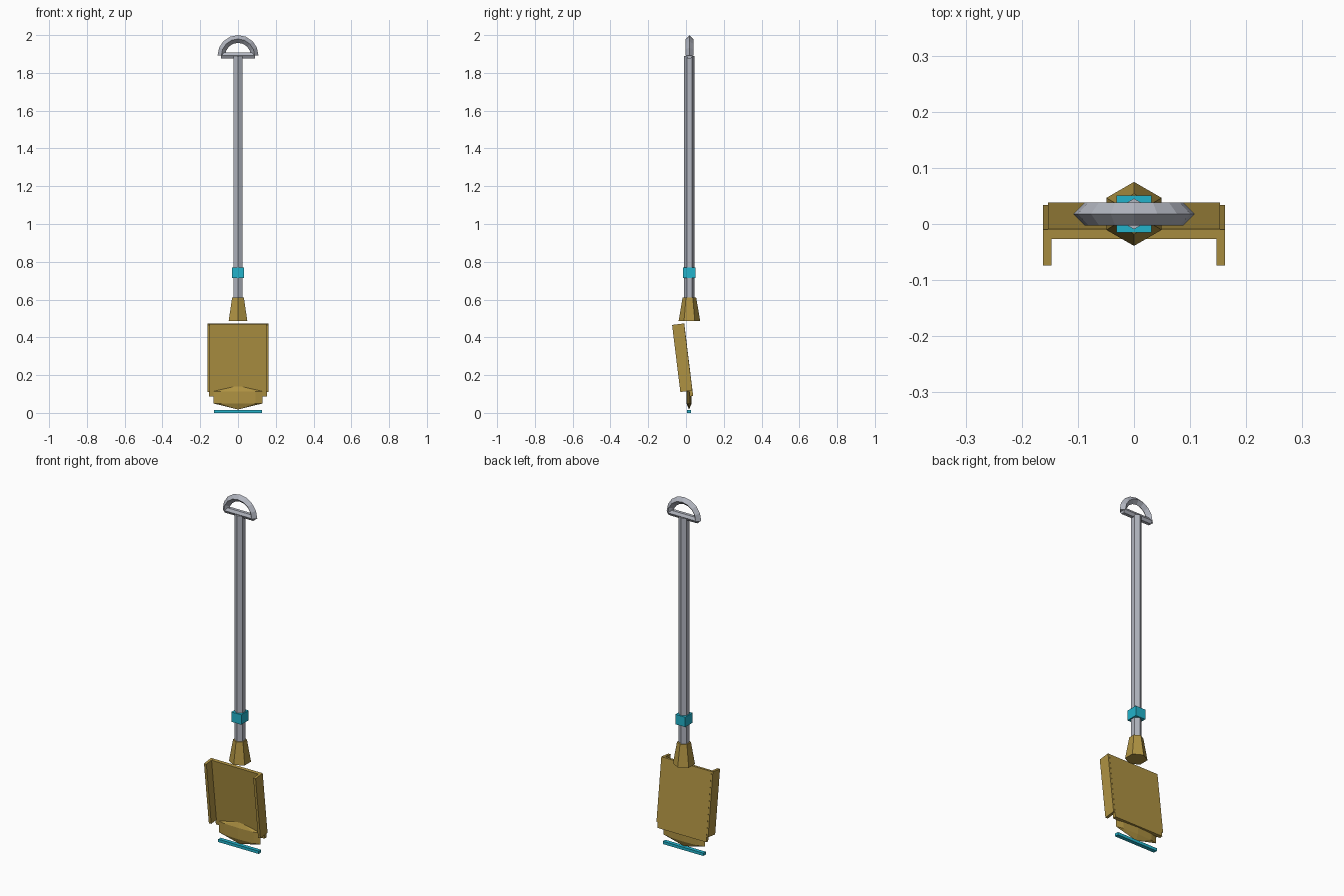
import bpy
import bmesh
import math
from mathutils import Matrix

cube = bpy.data.objects.get("Cube")
if cube:
    bpy.data.objects.remove(cube, do_unlink=True)

AXIS_Y = 0.018
TILT = math.radians(7)


def material(name, colour):
    mat = bpy.data.materials.new(name)
    mat.use_nodes = True
    mat.diffuse_color = (*colour, 1)
    mat.node_tree.nodes["Principled BSDF"].inputs["Base Color"].default_value = (*colour, 1)
    return mat


STEEL = material("grey steel", (0.44, 0.46, 0.52))
BRASS = material("brass", (0.43, 0.29, 0.055))
CYAN = material("cyan", (0.016, 0.45, 0.6))


def finish(name, bm, mat):
    bmesh.ops.recalc_face_normals(bm, faces=bm.faces)
    mesh = bpy.data.meshes.new(name)
    bm.to_mesh(mesh)
    bm.free()
    mesh.materials.append(mat)
    obj = bpy.data.objects.new(name, mesh)
    bpy.context.collection.objects.link(obj)
    return obj


def box(name, centre, size, mat, tilt=0.0):
    bm = bmesh.new()
    matrix = (Matrix.Translation(centre) @ Matrix.Rotation(tilt, 4, 'X')
              @ Matrix.Diagonal((*size, 1)))
    bmesh.ops.create_cube(bm, size=1, matrix=matrix)
    return finish(name, bm, mat)


def hex_prism(name, z0, z1, r0, r1, mat):
    # Six-sided upright prism with corners pointing front and back
    bm = bmesh.new()
    matrix = (Matrix.Translation((0, AXIS_Y, (z0 + z1) / 2))
              @ Matrix.Rotation(math.pi / 2, 4, 'Z'))
    bmesh.ops.create_cone(bm, cap_ends=True, segments=6, radius1=r0, radius2=r1,
                          depth=z1 - z0, matrix=matrix)
    # Make sure a corner lies on the y axis
    if min(abs(v.co.x) for v in bm.verts) > 0.001:
        bmesh.ops.rotate(bm, verts=bm.verts, cent=(0, AXIS_Y, 0),
                         matrix=Matrix.Rotation(math.pi / 6, 3, 'Z'))
    return finish(name, bm, mat)


# Shaft, socket and collar
hex_prism("shaft", 0.56, 1.89, 0.0275, 0.0275, STEEL)
hex_prism("socket", 0.487, 0.61, 0.057, 0.036, BRASS)
box("collar", (0, AXIS_Y, 0.743), (0.062, 0.066, 0.056), CYAN)

# Grip crossbar: hexagonal bar with corners front and back
bm = bmesh.new()
ends = []
for x in (-0.09, 0.09):
    ends.append([bm.verts.new((x, AXIS_Y + 0.018 * math.cos(i * math.pi / 3),
                               1.893 + 0.018 * math.sin(i * math.pi / 3)))
                 for i in range(6)])
    bm.faces.new(ends[-1])
for i in range(6):
    j = (i + 1) % 6
    bm.faces.new((ends[0][i], ends[0][j], ends[1][j], ends[1][i]))
finish("grip_bar", bm, STEEL)

# Grip arch: half ring with a diamond section
bm = bmesh.new()
STEPS = 8
rings = []
for s in range(STEPS + 1):
    a = math.pi * s / STEPS
    ring = []
    for k in range(4):
        b = k * math.pi / 2
        r = 0.088 + 0.0205 * math.cos(b)
        ring.append(bm.verts.new((r * math.cos(a), AXIS_Y + 0.0205 * math.sin(b),
                                  1.8915 + r * math.sin(a))))
    rings.append(ring)
for r0, r1 in zip(rings, rings[1:]):
    for k in range(4):
        n = (k + 1) % 4
        bm.faces.new((r0[k], r0[n], r1[n], r1[k]))
bm.faces.new(rings[0])
bm.faces.new(rings[-1])
finish("grip_arch", bm, STEEL)

# Blade plate and side flanges, leaning forward at the top
box("blade_plate", (0, 0.0055, 0.28), (0.306, 0.018, 0.386), BRASS, TILT)
for side, name in ((1, "left_flange"), (-1, "right_flange")):
    box(name, (side * 0.1545, -0.02, 0.292), (0.015, 0.064, 0.358), BRASS, TILT)

# Blade tip: flattened faceted ball
bm = bmesh.new()
bmesh.ops.create_uvsphere(bm, u_segments=8, v_segments=3, radius=1,
                          matrix=Matrix.Translation((0, AXIS_Y - 0.002, 0.082))
                          @ Matrix.Diagonal((0.15, 0.016, 0.064, 1)))
finish("blade_tip", bm, BRASS)

# Cutting edge strip
box("cutting_edge", (0, AXIS_Y - 0.003, 0.008), (0.254, 0.022, 0.016), CYAN)
